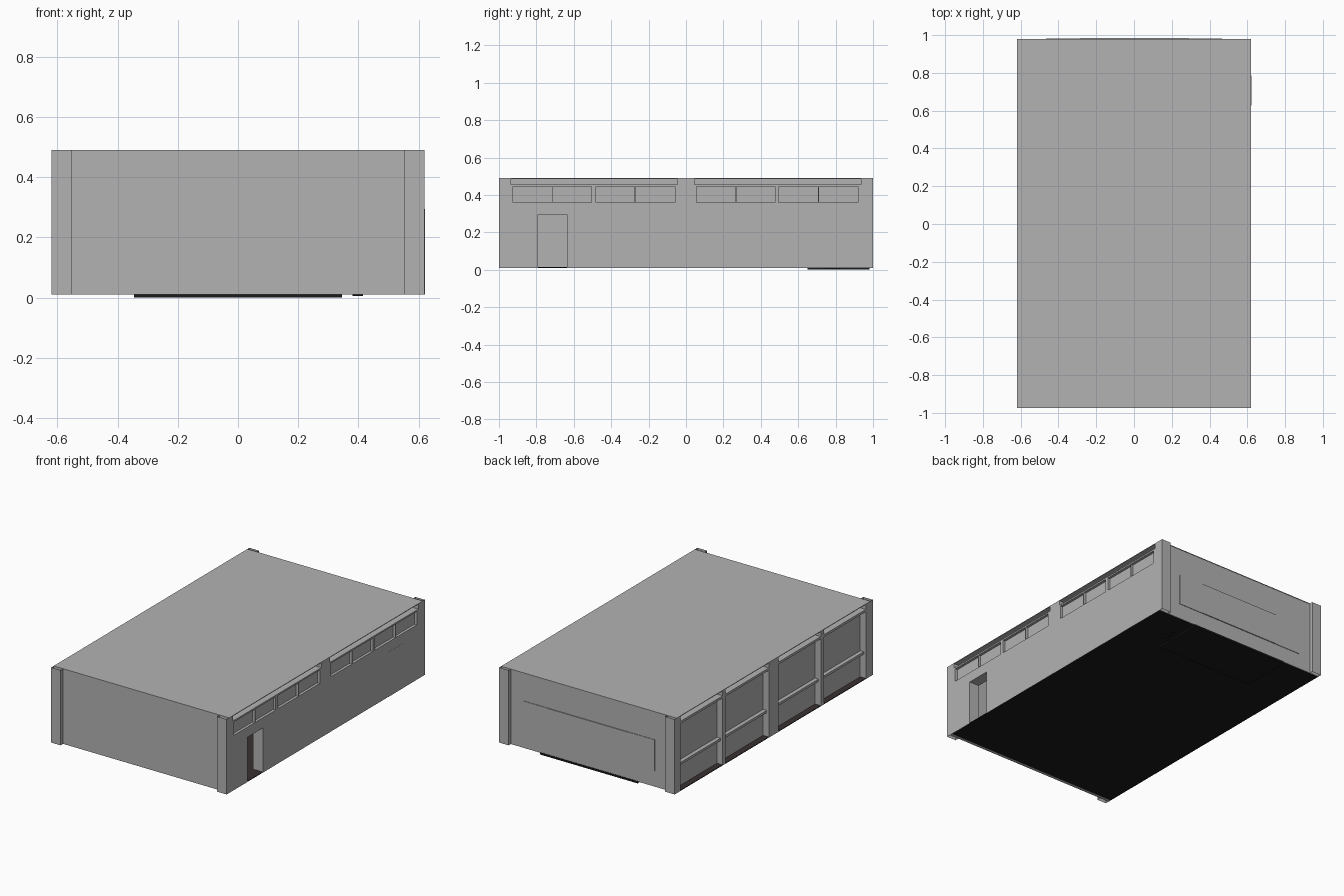
import bpy, bmesh

if "Cube" in bpy.data.objects:
    bpy.data.objects.remove(bpy.data.objects["Cube"])

def mat(name, r, g, b):
    m = bpy.data.materials.new(name)
    m.diffuse_color = (r, g, b, 1)
    m.use_nodes = True
    m.node_tree.nodes["Principled BSDF"].inputs["Base Color"].default_value = m.diffuse_color
    return m

GREY = mat("wall_grey", 0.45, 0.45, 0.45)
BLACK = mat("underside_black", 0.011, 0.010, 0.010)
BROWN = mat("floor_dark_brown", 0.042, 0.030, 0.030)

def finish(name, bm, *mats):
    me = bpy.data.meshes.new(name)
    bm.to_mesh(me)
    bm.free()
    ob = bpy.data.objects.new(name, me)
    bpy.context.collection.objects.link(ob)
    for m in mats:
        me.materials.append(m)
    return ob

def box(name, x, y, z, m=GREY, skip_ends=False):
    """Box from (min, max) ranges; skip_ends leaves top and bottom open."""
    bm = bmesh.new()
    bmesh.ops.create_cube(bm, size=1)
    for v in bm.verts:
        v.co = [r[0] if c < 0 else r[1] for c, r in zip(v.co, (x, y, z))]
    bm.normal_update()
    if skip_ends:
        ends = [f for f in bm.faces if abs(f.normal.z) > 0.5]
        bmesh.ops.delete(bm, geom=ends, context='FACES_ONLY')
    return finish(name, bm, m)

def side_wall(name, side, holes, thickness):
    """Wall on x = +-W, a grid of cells with those inside a hole left out."""
    ys = sorted({-Y0, Y0} | {v for h in holes for v in h[:2]})
    zs = sorted({Z0, ZR} | {v for h in holes for v in h[2:]})
    bm = bmesh.new()
    vert = {(y, z): bm.verts.new((side * W, y, z)) for y in ys for z in zs}
    for a, b in zip(ys, ys[1:]):
        for c, d in zip(zs, zs[1:]):
            my, mz = (a + b) / 2, (c + d) / 2
            if any(h[0] < my < h[1] and h[2] < mz < h[3] for h in holes):
                continue
            loop = [vert[a, c], vert[b, c], vert[b, d], vert[a, d]]
            bm.faces.new(loop if side > 0 else loop[::-1])
    bmesh.ops.delete(bm, geom=[v for v in bm.verts if not v.link_faces], context='VERTS')
    ob = finish(name, bm, GREY)
    s = ob.modifiers.new("thickness", 'SOLIDIFY')
    s.thickness = thickness
    s.offset = -1

W, Y0, Z0, ZR, ZT = 0.62, 0.975, 0.01, 0.486, 0.49

# roof and end walls
box("roof", (-W, W), (-0.975, 0.98), (ZR, ZT))
box("front_wall", (-W, W), (-0.975, -0.955), (Z0, ZR))
box("back_wall", (-W, W), (0.955, 0.978), (Z0, ZR))

# corner columns, open at top and bottom
for sx, nx in ((-1, "left"), (1, "right")):
    for sy, ny in ((-1, "front"), (1, "back")):
        box(f"{ny}_{nx}_column", sorted((sx * 0.553, sx * W)),
            sorted((sy * 0.975, sy * 1.0)), (Z0, ZT), GREY, True)

# floor: dark brown on top, black elsewhere
floor = box("floor", (-0.619, 0.619), (-0.955, 0.974), (0.0095, 0.014), BLACK)
floor.data.materials.append(BROWN)
for p in floor.data.polygons:
    p.material_index = 1 if p.normal.z > 0.5 else 0

# right wall: high windows, slots under the roof, open doorway
high = [(-0.925, -0.715), (-0.71, -0.505), (-0.48, -0.275), (-0.27, -0.06),
        (0.055, 0.265), (0.27, 0.475), (0.495, 0.705), (0.71, 0.92)]
slots = [(-0.935, -0.045), (0.045, 0.935)]
door = (-0.79, -0.635, Z0, 0.295)
side_wall("right_wall", 1,
          [(a, b, 0.36, 0.445) for a, b in high]
          + [(a, b, 0.455, ZR) for a, b in slots] + [door], 0.07)
for i, (a, b) in enumerate(high):
    box(f"high_window_{i + 1}", (0.598, 0.603), (a, b), (0.36, 0.445))
for i, (a, b) in enumerate(slots):
    box(f"right_slot_back_{i + 1}", (0.548, 0.553), (a, b), (0.45, ZR))

# closed rear door, a thin plate almost flush with the right wall
box("rear_door", (0.615, 0.621), (0.628, 0.785), (Z0, 0.295))

# left wall: four tall bays with slots above
bays = [(-0.93, -0.505), (-0.475, -0.05), (0.05, 0.485), (0.515, 0.94)]
side_wall("left_wall", -1,
          [(a, b, Z0, 0.44) for a, b in bays]
          + [(a, b, 0.455, ZR) for a, b in bays], 0.07)
for i, (a, b) in enumerate(bays):
    box(f"bay_window_{i + 1}", (-0.58, -0.575), (a, b), (0.014, 0.44))
    box(f"bay_rail_{i + 1}", (-0.605, -0.572), (a, b), (0.165, 0.18))
    box(f"left_slot_back_{i + 1}", (-0.553, -0.548), (a, b), (0.45, ZR))

# sliding board panels showing on the back wall
for i, (a, b, y) in enumerate(((-0.465, -0.285, 0.981), (-0.285, 0.29, 0.984),
                               (0.29, 0.465, 0.981))):
    box(f"board_panel_{i + 1}", (a, b), (0.976, y), (0.11, 0.31))

# platform and small plate below the floor
box("platform", (-0.345, 0.345), (0.65, 0.981), (0.0, 0.0125), BLACK)
box("floor_plate", (0.38, 0.415), (0.735, 0.825), (0.005, 0.0125), BLACK)
